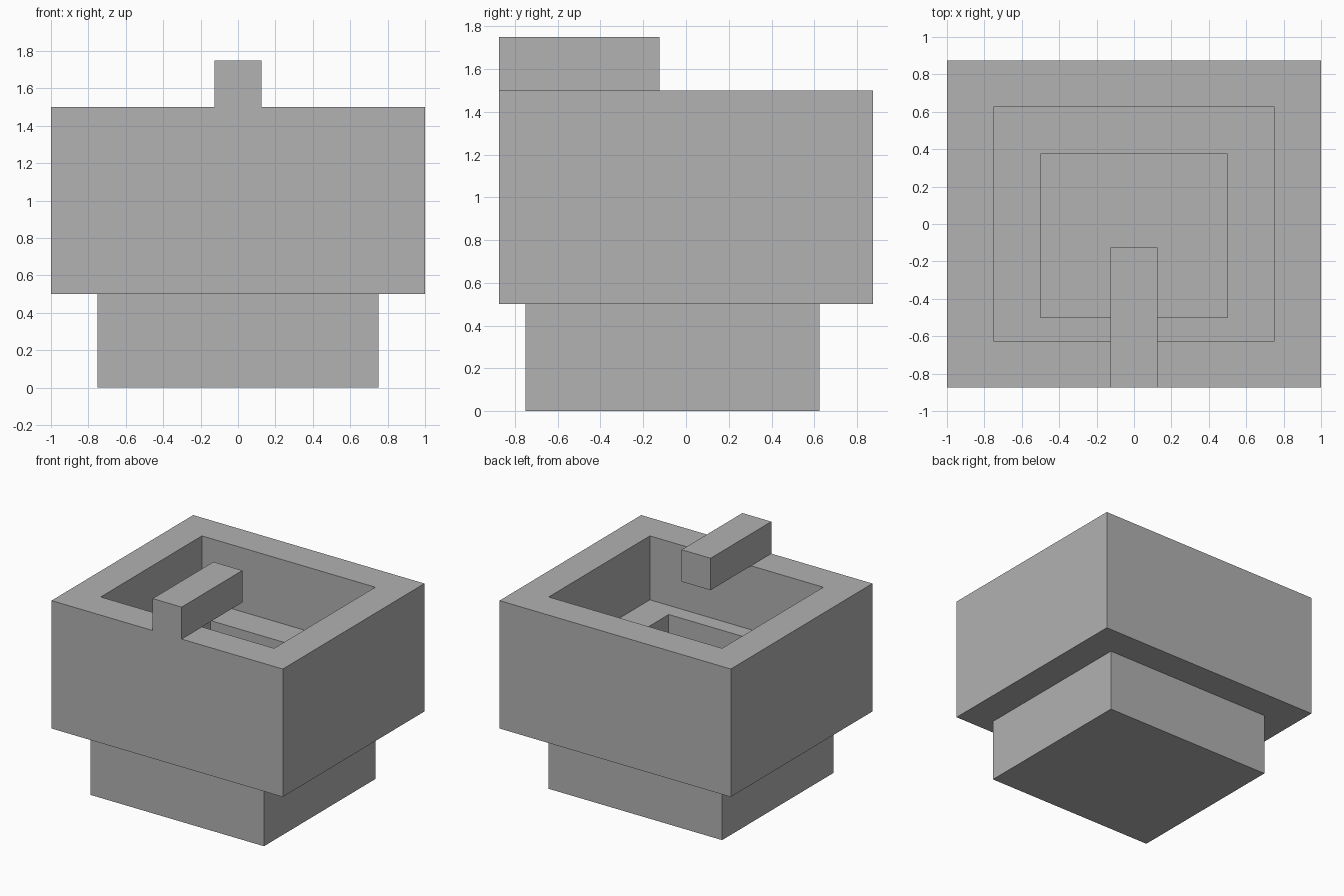
import bpy
import bmesh

cube = bpy.data.objects.get("Cube")
if cube:
    bpy.data.objects.remove(cube, do_unlink=True)

grey = bpy.data.materials.new("plain_grey")
grey.use_nodes = True
colour = (0.445, 0.445, 0.445, 1)
grey.diffuse_color = colour
grey.node_tree.nodes["Principled BSDF"].inputs["Base Color"].default_value = colour


def stepped_solid(name, rings):
    """Closed flat-faced solid skinned through rectangles (half_x, y_min, y_max, z)."""
    bm = bmesh.new()
    loops = []
    for hx, y0, y1, z in rings:
        corners = ((-hx, y0), (hx, y0), (hx, y1), (-hx, y1))
        loops.append([bm.verts.new((x, y, z)) for x, y in corners])
    for a, b in zip(loops, loops[1:]):
        for i in range(4):
            j = (i + 1) % 4
            bm.faces.new((a[i], a[j], b[j], b[i]))
    bm.faces.new(loops[0][::-1])
    bm.faces.new(loops[-1])
    bmesh.ops.recalc_face_normals(bm, faces=bm.faces)
    mesh = bpy.data.meshes.new(name)
    bm.to_mesh(mesh)
    bm.free()
    mesh.materials.append(grey)
    obj = bpy.data.objects.new(name, mesh)
    bpy.context.collection.objects.link(obj)
    return obj


# Pedestal and basin as one shell: up the outside, over the rim, down the inside
stepped_solid("basin", [
    (0.75, -0.75, 0.625, 0),
    (0.75, -0.75, 0.625, 0.5),
    (1, -0.875, 0.875, 0.5),
    (1, -0.875, 0.875, 1.5),
    (0.75, -0.625, 0.625, 1.5),
    (0.75, -0.625, 0.625, 1),
    (0.5, -0.5, 0.375, 1),
    (0.5, -0.5, 0.375, 0.25),
])

# Spout bar resting on the front rim and reaching over the basin
stepped_solid("spout", [
    (0.125, -0.875, -0.125, 1.5),
    (0.125, -0.875, -0.125, 1.75),
])
